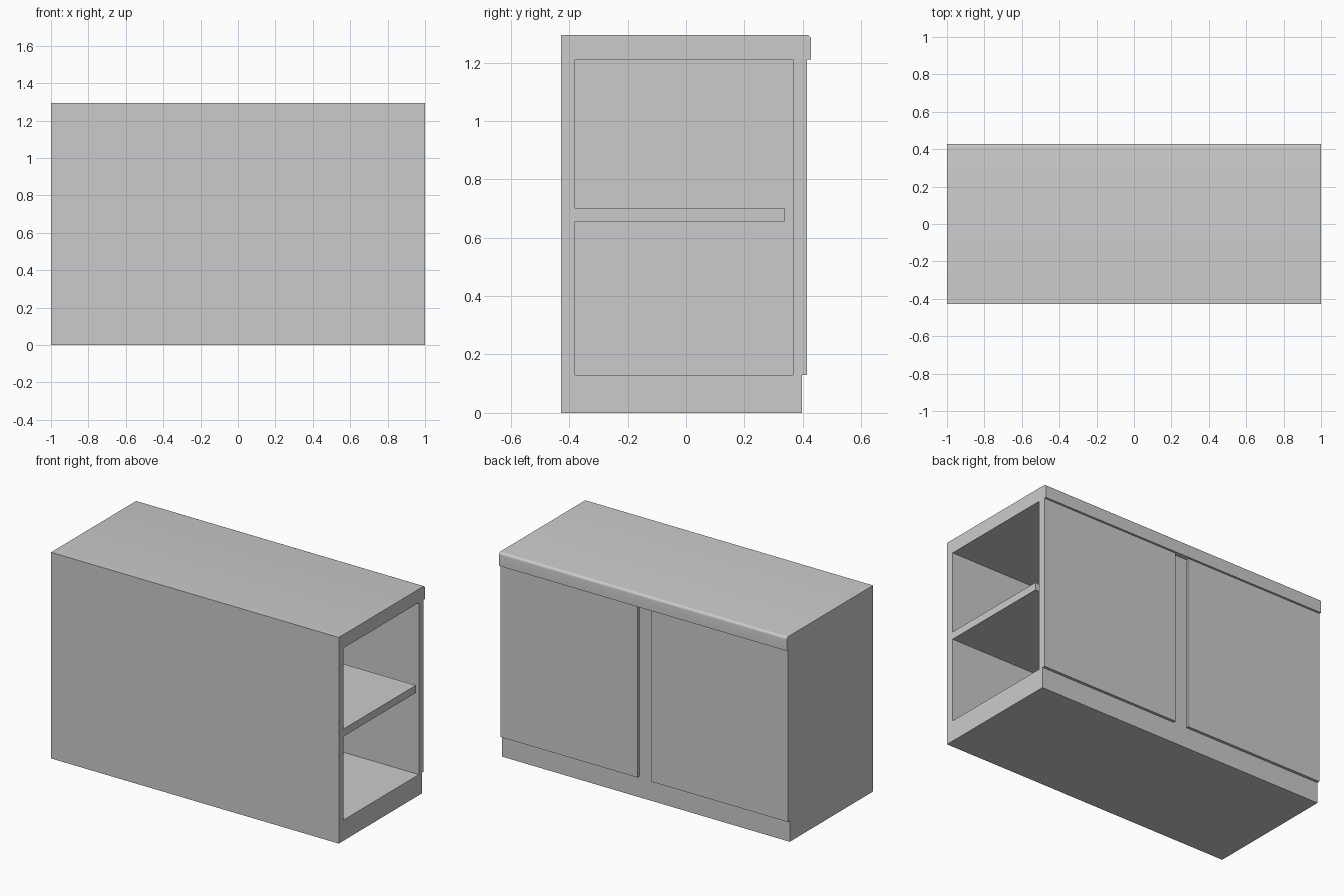
import bpy
import bmesh
import math

if "Cube" in bpy.data.objects:
    bpy.data.objects.remove(bpy.data.objects["Cube"])


def extrude_profile(name, profile, x0, x1):
    """Solid made by sweeping a (y, z) outline along x."""
    bm = bmesh.new()
    face = bm.faces.new([bm.verts.new((x0, y, z)) for y, z in profile])
    result = bmesh.ops.extrude_face_region(bm, geom=[face])
    moved = [v for v in result["geom"] if isinstance(v, bmesh.types.BMVert)]
    bmesh.ops.translate(bm, verts=moved, vec=(x1 - x0, 0, 0))
    bmesh.ops.recalc_face_normals(bm, faces=bm.faces)
    mesh = bpy.data.meshes.new(name)
    bm.to_mesh(mesh)
    bm.free()
    obj = bpy.data.objects.new(name, mesh)
    bpy.context.collection.objects.link(obj)
    return obj


def rect(y0, y1, z0, z1):
    return [(y0, z0), (y1, z0), (y1, z1), (y0, z1)]


BACK, FRONT = -0.428, 0.398
BASE, TOP, HEIGHT = 0.13, 1.21, 1.295

# Cabinet body: closed on the left end, open on the right end
body = extrude_profile("cabinet_body", rect(BACK, FRONT, 0, TOP), -1, 1)

# C-shaped cavity that leaves the shelf standing
cavity = extrude_profile("cavity_cutter", [
    (-0.38, BASE), (0.367, BASE), (0.367, 1.3), (-0.38, 1.3),
    (-0.38, 0.702), (0.337, 0.702), (0.337, 0.655), (-0.38, 0.655),
], -0.95, 1.1)
cavity.hide_render = True
cut = body.modifiers.new("cavity", "BOOLEAN")
cut.operation = "DIFFERENCE"
cut.solver = "EXACT"
cut.object = cavity
bpy.context.view_layer.objects.active = body
body.select_set(True)
bpy.ops.object.modifier_apply(modifier=cut.name)
bpy.data.objects.remove(cavity)
body.select_set(False)

# Pair of flat doors with a gap in the middle
for name, x0, x1 in (("left_door", -1, -0.046), ("right_door", 0.046, 1)):
    extrude_profile(name, rect(FRONT, 0.415, BASE, TOP), x0, x1)

# Countertop with a rounded upper edge over the doors
edge, r, steps = 0.428, 0.016, 5
arc = [(edge - r + r * math.cos(a), HEIGHT - r + r * math.sin(a))
       for a in (math.pi / 2 * i / steps for i in range(steps + 1))]
top = extrude_profile("countertop", [(BACK, TOP), (edge, TOP)] + arc + [(BACK, HEIGHT)], -1, 1)
bpy.context.view_layer.objects.active = top
top.select_set(True)
bpy.ops.object.shade_smooth_by_angle(angle=math.radians(30))
